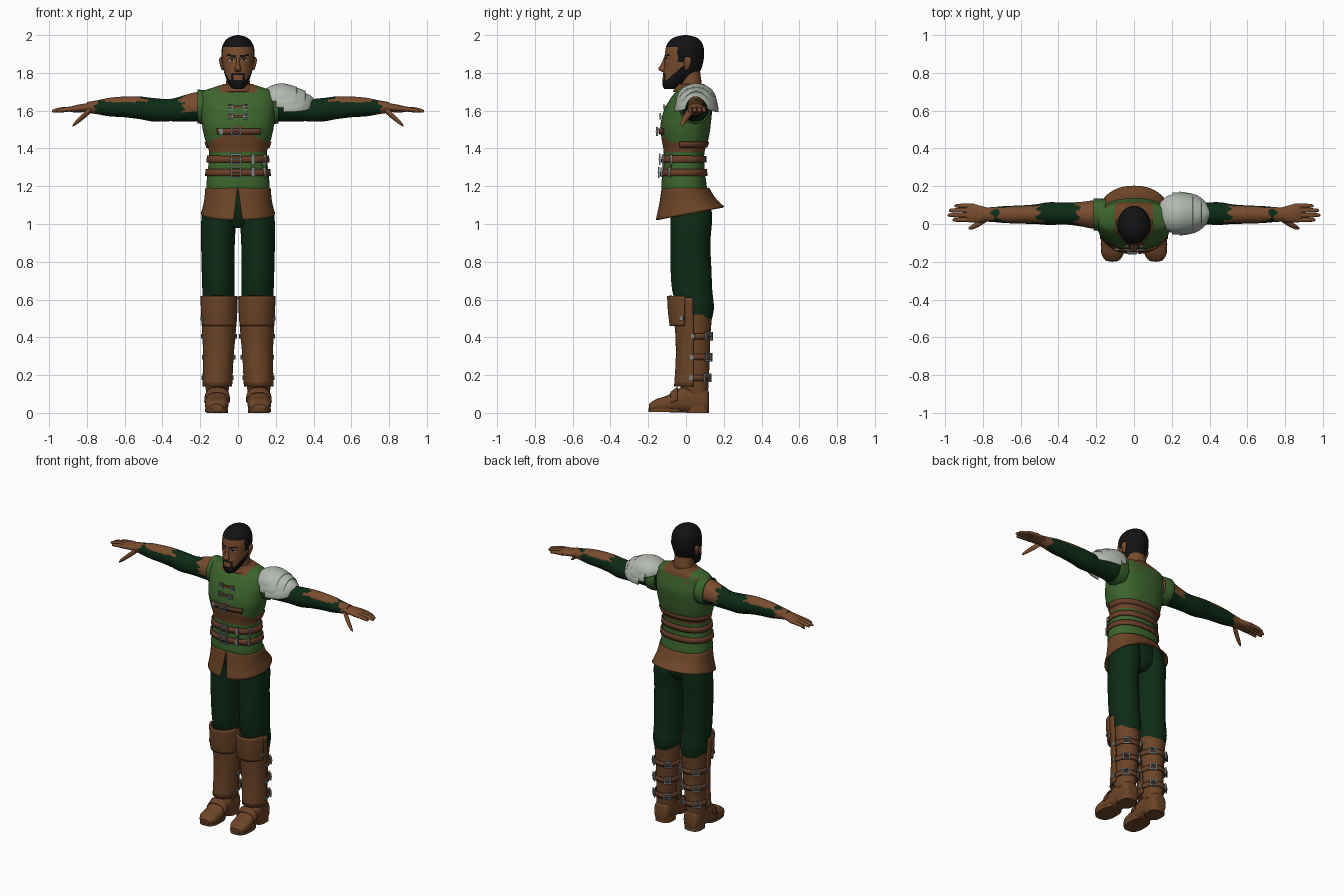
import bpy, bmesh
from math import sin, cos, pi, radians, copysign
from mathutils import Matrix, Vector

cube = bpy.data.objects.get("Cube")
if cube:
    bpy.data.objects.remove(cube)


def material(name, *rgb):
    m = bpy.data.materials.new(name)
    m.use_nodes = True
    m.diffuse_color = (*rgb, 1)
    m.node_tree.nodes["Principled BSDF"].inputs["Base Color"].default_value = (*rgb, 1)
    return m


HAIR = material("black hair", .006, .006, .007)
SKIN = material("brown skin", .19, .072, .027)
LEATHER = material("brown leather", .15, .058, .02)
STRAP = material("strap leather", .14, .05, .022)
VEST = material("vest green", .045, .13, .026)
CLOTH = material("dark green cloth", .004, .024, .008)
PLATE = material("pale steel", .45, .49, .44)
METAL = material("buckle metal", .2, .23, .23)
EYE = material("eye white", .4, .36, .32)


def finish(name, bm, mats, smooth=True):
    me = bpy.data.meshes.new(name)
    bm.to_mesh(me)
    bm.free()
    for m in mats:
        me.materials.append(m)
    if smooth:
        me.polygons.foreach_set("use_smooth", [True] * len(me.polygons))
        me.set_sharp_from_angle(angle=radians(42))
    ob = bpy.data.objects.new(name, me)
    bpy.context.scene.collection.objects.link(ob)
    return ob


def spline(rings, steps):
    out = []
    for i in range(len(rings) - 1):
        p, q, r, t = (rings[min(max(i + k, 0), len(rings) - 1)] for k in (-1, 0, 1, 2))
        for k in range(steps):
            u = k / steps
            out.append([b + u * (c - a + u * (2 * a - 5 * b + 4 * c - d + u * (3 * (b - c) + d - a))) / 2
                        for a, b, c, d in zip(p, q, r, t)])
    return out + [list(rings[-1])]


def power(v, e):
    return copysign(abs(v) ** e, v)


def loft(name, rings, *mats, axis="z", e=1, n=32, steps=4, s=1, arc=None, rule=None, warp=None, thick=0):
    """Skin over rings of (position, centre, centre, radius, radius) in hundredths."""
    bm = bmesh.new()
    lo, hi = arc or (0, 360)
    count = n + 1 if arc else n
    rows = []
    for t, a, b, ra, rb in spline(rings, steps):
        row = []
        for i in range(count):
            g = radians(lo + (hi - lo) * i / n)
            p, q = a + ra * power(cos(g), e), b + rb * power(sin(g), e)
            co = Vector({"z": (p, q, t), "x": (t, p, q), "y": (p, t, q)}[axis]) / 100
            if warp:
                co = warp(co)
            row.append(bm.verts.new((co.x * s, co.y, co.z)))
        rows.append(row)
    for r0, r1 in zip(rows, rows[1:]):
        for i in range(n):
            j = (i + 1) % count
            bm.faces.new((r0[i], r0[j], r1[j], r1[i]))
    if not arc and not thick:
        bm.faces.new(rows[0])
        bm.faces.new(rows[-1])
    bmesh.ops.recalc_face_normals(bm, faces=bm.faces)
    bm.normal_update()
    if rule:
        for f in bm.faces:
            f.material_index = rule(f.calc_center_median(), f.normal)
    ob = finish(name, bm, mats)
    if thick:
        mod = ob.modifiers.new("thickness", "SOLIDIFY")
        mod.thickness, mod.offset = thick, 0
    return ob


def boxes(name, parts, mat, loc, turn=-90):
    """Boxes of (centre, size) in hundredths, facing the compass angle turn."""
    bm = bmesh.new()
    place = Matrix.Translation(Vector(loc) / 100) @ Matrix.Rotation(radians(turn + 90), 4, "Z")
    for c, size in parts:
        m = place @ Matrix.Translation(Vector(c) / 100) @ Matrix.Diagonal((*(v / 100 for v in size), 1))
        bmesh.ops.create_cube(bm, size=1, matrix=m)
    return finish(name, bm, [mat], False)


def buckle(name, loc, turn=-90, w=4, h=4, t=.9):
    bars = [((k * w / 2, 0, 0), (t, t, h + t)) for k in (-1, 1)]
    bars += [((0, 0, k * h / 2), (w, t, t)) for k in (-1, 1)]
    boxes(name, bars + [((0, -.3, 0), (w, t, t * .7))], METAL, loc, turn)


# Torso with vest and leather midriff
TORSO = [(116, 0, 0, 16.3, 11.5), (120, 0, -1, 16.8, 12), (130, 0, -1.2, 15.8, 11),
         (138, 0, -1, 15.3, 10.8), (145, 0, -.5, 17.5, 12.4), (152, 0, -.3, 19, 13.3),
         (160, 0, 1, 19.8, 12.7), (166, 0, 2, 20, 10.5), (170, 0, 3, 19, 8.5),
         (172, 0, 3.3, 14, 7.5), (174, 0, 3, 7.5, 6.5)]
E = .86


def torso_at(z, grow=0):
    ring = min(spline(TORSO, 12), key=lambda r: abs(r[0] - z))
    return (z, 0, ring[2], ring[3] + grow, ring[4] + grow)


def front_y(x, z):
    _, _, cy, rx, ry = torso_at(z)
    return cy - ry * (1 - abs(x / rx) ** (2 / E)) ** (E / 2)


def torso_rule(c, n):
    arch = 1.435 + (.09 * max(0, 1 - abs(c.x) / .14) if c.y < 0 else 0)
    placket = c.y < 0 and abs(c.x) < .012 and c.z > 1.54
    collar = c.z > 1.695 and abs(c.x) < .1
    torn = c.y > .08 and c.z > 1.62 and sin(c.x * 55) * sin(c.z * 95) > .8
    return int(1.38 < c.z < arch or placket or collar or torn)


loft("vest_torso", TORSO, VEST, LEATHER, e=E, n=64, steps=8, rule=torso_rule)
loft("collar", [(170, 0, 2, 9.5, 8.5), (172, 0, 2, 8.5, 7.6), (174, 0, 2.5, 7.4, 6.9)], LEATHER, thick=.008)


def band(name, z, h, grow, arc=None):
    loft(name, [torso_at(z - h / 2, grow), torso_at(z + h / 2, grow)], STRAP,
         e=E, n=48, steps=2, arc=arc, thick=.008)


for z in (127.3, 134.3):
    band("waist_strap", z, 3.6, .8)
    buckle("waist_buckle", (-1, front_y(1, z) - 2, z), w=5, h=5)
    for x in (8, 14):
        boxes("strap_clip", [((0, 0, 0), (1.8, 1.2, 5))], METAL, (x, front_y(x, z) - 1.4, z))
band("rib_strap", 142, 3, .5, (-10, 190))
band("chest_strap", 149, 3, .7, (-122, -55))
buckle("chest_buckle", (-1, front_y(1, 149) - 1.8, 149), w=4.5, h=4)
boxes("chest_strap_tip", [((0, 0, 0), (2, 1, 3))], METAL, (-9, front_y(9, 149) - 1, 149))
for x in (8, 14):
    boxes("side_tab", [((0, 0, 0), (1.6, .8, 12))], VEST, (x, front_y(x, 130) - .8, 131))
for z in (157, 162):
    y = front_y(3, z) - .7
    boxes("chest_lace", [((0, 0, 0), (10, 1, 1.3))], STRAP, (0, y, z))
    for x in (-4, 4):
        buckle("lace_clasp", (x, y - .3, z), w=2, h=2.6, t=.7)


# Flared skirt with a front slit
def hem(co):
    drop = (1.19 - co.z) / .14
    gap = .024 * drop if co.y < 0 else 0
    return Vector((copysign(max(abs(co.x), gap), co.x), co.y, co.z + (co.y - .02) * .2 * drop))


loft("skirt", [(119, 0, -.3, 16.9, 12.2), (112, 0, .8, 17.6, 14.6), (105.5, 0, 2.2, 19.2, 17.8)],
     LEATHER, e=.9, n=64, arc=(-89.9, 269.9), warp=hem, thick=.008)
loft("pelvis", [(98, 0, 3, 6, 6), (104, 0, 3, 13, 9.5), (118, 0, 1, 15.5, 10.5)], CLOTH)


# Head with hair, beard, brows and eyes coloured by region
def head_rule(c, n):
    x, y, z = abs(c.x), c.y, c.z
    hair = z > 1.935 or (y > -.045 and z > 1.86) or (y > .005 and z > 1.785)
    beard = y < .005 and z < 1.765 + max(0, y + .1) * .85
    beard = beard or (y < -.05 and x < .036 and (1.789 < z < 1.802 or (x > .024 and z < 1.8)))
    lips = y < -.05 and x < .02 and 1.768 < z < 1.782
    front = y < -.05
    brow = front and .013 < x < .06 and abs(z - 1.89 - (x - .03) * .15) < .006
    lash = front and .018 < x < .05 and abs(z - 1.873) < .003
    if front and .02 < x < .047 and abs(z - 1.866) < .005:
        return 1 if abs(x - .033) < .005 else 2
    return int((hair or beard or brow or lash) and not lips)


loft("head", [(171.5, 0, -9, 2.6, 2.6), (174, 0, -6.5, 5, 6), (179, 0, -3, 7, 9.2), (184, 0, -1.4, 8.2, 10.1),
              (190, 0, -.8, 8.8, 10.4), (195, 0, -.6, 8, 9.5), (198.5, 0, -.4, 5.2, 6.4), (200, 0, -.3, .8, 1)],
     SKIN, HAIR, EYE, n=96, steps=10, rule=head_rule)
loft("nose", [(188.5, 0, -10.7, .8, .8), (184.5, 0, -11.8, 1, 1.5), (182, 0, -12.2, 1.8, 2.5),
              (180.6, 0, -11.6, 1.4, 1.2)], SKIN, n=16)
loft("neck", [(166, 0, 3, 8, 7), (172, 0, 2.5, 6.6, 6.2), (176, 0, 2.2, 6.2, 5.9), (182, 0, 1.5, 6, 5.8)], SKIN)


# Sleeves worn open over the shoulder and forearm
def arm_rule(c, n):
    x = abs(c.x)
    rag = .014 * sin(c.y * 130) + .01 * sin(c.z * 210)
    bare = x < .3 + rag and n.z > -.3 and c.x < 0
    open_top = .5 < x + rag < .72 and n.z > .35 + abs(x - .6) * 2
    return int(bare or open_top or x > .74 + rag)


FINGERS = [(2.2, 96), (4.7, 98.6), (7.2, 98), (9.6, 95)]
for s, side in ((1, "left_"), (-1, "right_")):
    loft(side + "arm", [(15, 5, 162, 7.3, 7.8), (22, 5, 162, 7.4, 7.8), (28, 5.2, 161.3, 6.5, 7),
                        (36, 5.5, 160.3, 5.8, 5.9), (45, 5.5, 160.5, 6, 6.2), (52, 5.2, 161.5, 5.2, 6),
                        (60, 5, 162, 4.8, 5.5), (68, 5, 161.9, 4.5, 4.9), (74, 5, 161.8, 4, 3.8),
                        (80, 5, 161.8, 3.6, 2.8)],
         CLOTH, SKIN, axis="x", n=40, steps=8, s=s, rule=arm_rule)
    loft(side + "vest_armhole", [(15, 4.5, 162, 8.3, 8.6), (19, 5, 162, 8.2, 8.6), (21.5, 5, 162.2, 8, 8.6)],
         VEST, axis="x", s=s, thick=.008)
    loft(side + "palm", [(77, 5, 161.8, 3.5, 2.5), (81, 5.2, 161.5, 4.4, 2.3), (86, 5.8, 161, 5, 1.9),
                         (89, 6, 160.6, 4.5, 1.3)], SKIN, axis="x", n=24, s=s)
    for y, tip in FINGERS:
        loft(side + "finger", [(85, y, 161, 1.3, 1.3), (tip - 5, y, 160.6, 1.2, 1.2),
                               (tip - 1, y, 159.9, .9, .9), (tip, y, 159.7, .3, .3)], SKIN, axis="x", n=12, s=s)
    loft(side + "thumb", [(78, 3, 160.5, 1.8, 1.8), (82, .3, 157, 1.7, 1.8), (86, -1.8, 153.5, 1.2, 1.2),
                          (87.5, -2.2, 152, .4, .4)], SKIN, axis="x", n=14, s=s)
    loft(side + "ear", [(181.5, 8, .3, .6, .9), (184, 8.6, .7, .9, 1.6), (187, 8.9, 1, 1.1, 2), (188.5, 8.8, 1, .5, 1)],
         SKIN, n=14, s=s)

    # Trousers
    loft(side + "trouser_leg", [(118, 8.3, 1, 8, 10), (105, 10, 2.8, 9.2, 11), (90, 10.6, 2.3, 8.9, 10.6),
                                (75, 10.5, 2.7, 8.7, 10.8), (65, 10.4, 3.3, 8.5, 10.6), (56, 10.2, 5, 8.6, 9.8),
                                (50, 10.2, 5.4, 7.8, 8.4)], CLOTH, s=s, n=36, steps=6)

    # Boots
    SHAFT = [(10, 11, 5.5, 5.8, 6), (16, 10.9, 4.2, 6.4, 7.8), (30, 10.3, 4.6, 6.9, 8),
             (42, 10, 5, 7.6, 8), (52, 10.2, 5.3, 8.2, 8.6)]
    loft(side + "boot_shaft", SHAFT, LEATHER, s=s)
    loft(side + "shin_guard", [(14, 11, 3.3, 7.3, 9), (30, 10.4, 3.2, 7.5, 8), (46, 10, 3.2, 8.5, 8.6),
                               (61, 9.9, 2.6, 9.2, 10.6)], LEATHER, s=s, arc=(175, 365), thick=.012)
    loft(side + "knee_flap", [(46, 10, 2, 8.9, 10), (54, 10, 2.2, 9.4, 11.2), (62, 10, 2.6, 9.5, 12)],
         LEATHER, s=s, arc=(195, 345), thick=.012)
    loft(side + "boot_foot", [(12.2, 11, 6, 3, 4.5), (10.5, 11, 6.7, 5.2, 6.7), (2, 11, 7.4, 5.9, 7.3),
                              (-4, 11, 6.5, 5.9, 6.3), (-10, 11.2, 4.8, 6.2, 4.4), (-16, 11.4, 4, 5.8, 3.2),
                              (-19.7, 11.5, 3, 3.2, 1.6)], LEATHER, axis="y", e=.8, s=s)
    loft(side + "boot_sole", [(.5, 11.4, -10.8, 6.1, 9), (2.4, 11.4, -10.8, 6.2, 9.2)], LEATHER, e=.75, s=s)
    loft(side + "boot_heel", [(0, 11, 6.2, 5.6, 6), (4, 11, 6.2, 5.4, 6)], LEATHER, e=.7, s=s)
    loft(side + "instep_strap", [(-8, 11.1, 5.4, 6.4, 5.4), (-4.5, 11, 6.5, 6.4, 6.9)],
         STRAP, axis="y", e=.8, s=s, arc=(0, 180), thick=.008)
    for z in (18.5, 29.5, 40.5):
        _, cx, cy, rx, ry = min(spline(SHAFT, 8), key=lambda r: abs(r[0] - z))
        loft(side + "boot_strap", [(z + k, cx, cy, rx + .7, ry + .7) for k in (-1.6, 1.6)],
             STRAP, s=s, steps=1, thick=.008)
        for deg in (48, 128, -8, 188):
            g = radians(deg)
            spot = (s * (cx + (rx + 1.3) * cos(g)), cy + (ry + 1.6) * sin(g), z)
            facing = deg if s > 0 else 180 - deg
            if 0 < deg < 180:
                buckle(side + "boot_buckle", spot, facing, w=4, h=3.6)
            else:
                boxes(side + "boot_stud", [((0, 0, 0), (2, 1.2, 2.4))], METAL, spot, facing)
    boxes(side + "knee_stud", [((0, 0, 0), (2.4, 1.2, 2))], METAL, (s * 19, -2.5, 50), -20 if s > 0 else 200)

# Layered steel shoulder guard on the left
GUARD = [[(24, 5.5, 160.5, 11.3, 9.5), (32, 5.5, 160.8, 9.8, 9), (37, 5.5, 161.5, 6.5, 6.8), (39.7, 5.5, 163.5, 2, 3)],
         [(20, 5.5, 163, 10.8, 9.5), (29, 5.5, 162.6, 10.3, 9.6), (35.5, 5.5, 163, 7.2, 7.2)],
         [(14, 5.5, 167, 5.5, 3.5), (18, 5.5, 166, 9, 7), (24, 5.5, 165.4, 10.2, 8.6), (31, 5.5, 164.6, 9, 7.6)]]
for plate in GUARD:
    loft("shoulder_guard_plate", plate, PLATE, axis="x", arc=(-8, 188), n=36, steps=6, thick=.008)
